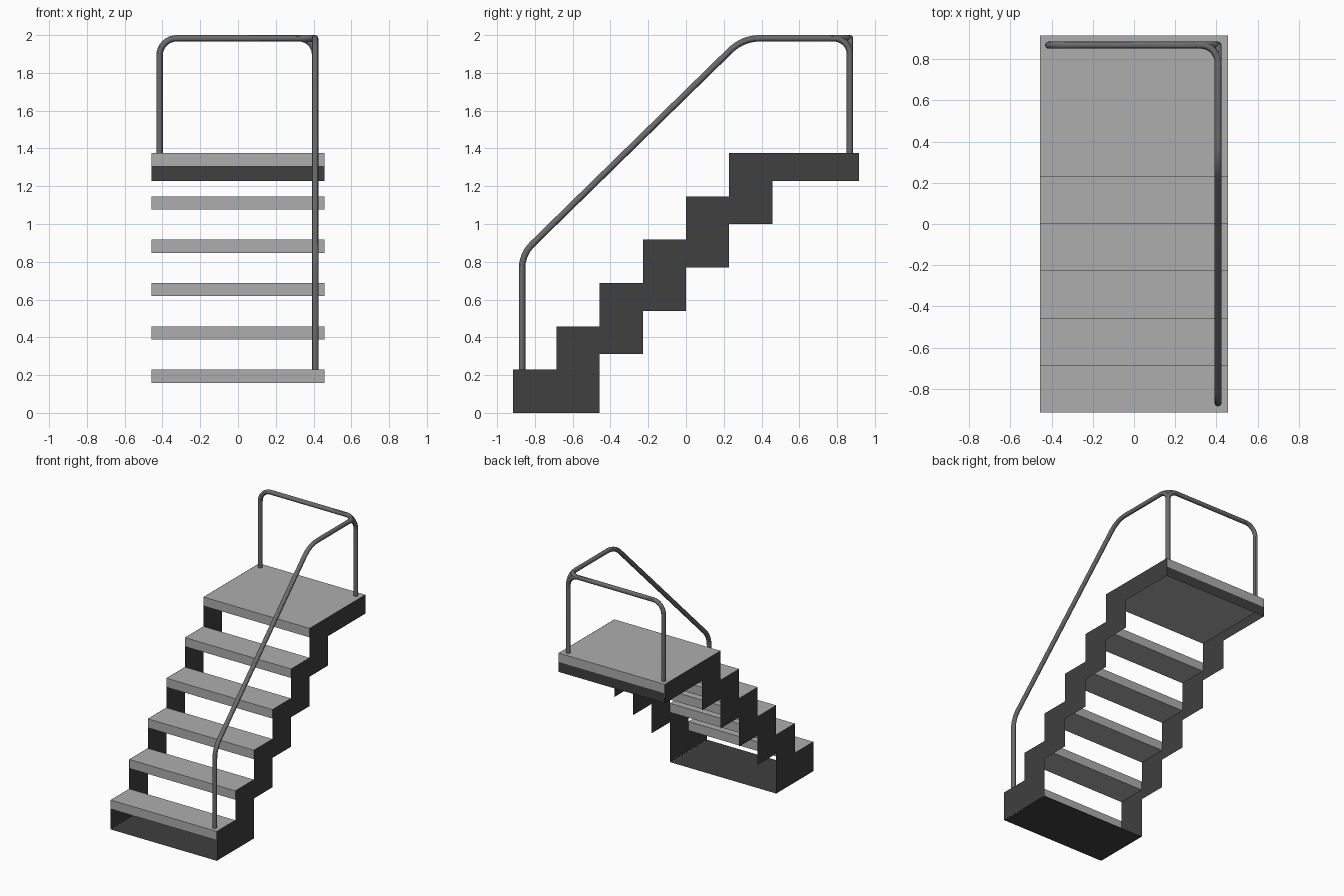
import bpy
from mathutils import Vector

if "Cube" in bpy.data.objects:
    bpy.data.objects.remove(bpy.data.objects["Cube"])

W, G, R, T = 0.457, 0.2287, 0.2292, 0.07   # half width, going, rise, tread thickness
Y0, Y1 = -0.915, 0.915
TOP = 6 * R
UNDER = TOP - 0.147


def material(name, v):
    m = bpy.data.materials.new(name)
    m.diffuse_color = (v, v, v, 1)
    m.use_nodes = True
    m.node_tree.nodes["Principled BSDF"].inputs["Base Color"].default_value = m.diffuse_color
    return m


LIGHT = material("tread_grey", 0.42)
DARK = material("frame_grey", 0.05)
STEEL = material("rail_grey", 0.15)


def mesh_object(name, verts, faces, mat):
    me = bpy.data.meshes.new(name)
    me.from_pydata([tuple(v) for v in verts], [], faces)
    me.materials.append(mat)
    ob = bpy.data.objects.new(name, me)
    bpy.context.collection.objects.link(ob)
    return ob


def box(name, lo, hi, mat):
    v = [(x, y, z) for x in (lo[0], hi[0]) for y in (lo[1], hi[1]) for z in (lo[2], hi[2])]
    f = [(0, 1, 3, 2), (4, 6, 7, 5), (0, 4, 5, 1), (2, 3, 7, 6), (0, 2, 6, 4), (1, 5, 7, 3)]
    return mesh_object(name, v, f, mat)


def tube(name, pts, bends, r=0.017, seg=8):
    """Round rail through pts, with each inner corner filleted by its tangent length."""
    pts = [Vector(p) for p in pts]
    path = [pts[0]]
    for i, t in enumerate(bends, 1):
        c = pts[i]
        a = c + (pts[i - 1] - c).normalized() * t
        b = c + (pts[i + 1] - c).normalized() * t
        # circular arc tangent to both legs, as a rational quadratic
        w = ((a + b) / 2 - a).length / t
        for k in range(seg + 1):
            s = k / seg
            q = [(1 - s) ** 2, 2 * s * (1 - s) * w, s * s]
            path.append((a * q[0] + c * q[1] + b * q[2]) / sum(q))
    path.append(pts[-1])
    cu = bpy.data.curves.new(name, 'CURVE')
    cu.dimensions = '3D'
    cu.bevel_depth, cu.bevel_resolution, cu.use_fill_caps = r, 4, True
    sp = cu.splines.new('POLY')
    sp.points.add(len(path) - 1)
    for p, co in zip(sp.points, path):
        p.co = (*co, 1)
    cu.materials.append(STEEL)
    ob = bpy.data.objects.new(name, cu)
    bpy.context.collection.objects.link(ob)
    bpy.ops.object.select_all(action='DESELECT')
    ob.select_set(True)
    bpy.context.view_layer.objects.active = ob
    bpy.ops.object.convert(target='MESH')
    bpy.ops.object.shade_smooth_by_angle()


# Treads and landing
for i in range(5):
    box(f"tread_{i + 1}", (-W, Y0 + i * G, (i + 1) * R - T),
        (W, Y0 + (i + 1) * G, (i + 1) * R), LIGHT)
box("landing", (-W, Y0 + 5 * G, TOP - T), (W, Y1, TOP), LIGHT)

# Zigzag sheet stringers: stepped top edge, then stepped lower edge back down
prof = [(Y0, 0)]
for i in range(6):
    prof += [(Y0 + i * G, (i + 1) * R), (Y0 + (i + 1) * G if i < 5 else Y1, (i + 1) * R)]
prof.append((Y1, UNDER))
for i in range(4, 0, -1):
    z = UNDER - (4 - i) * R
    prof += [(Y0 + (i + 2) * G, z), (Y0 + (i + 2) * G, z - R)]
prof += [(Y0 + 2 * G, UNDER - 4 * R), (Y0 + 2 * G, 0)]
n = len(prof)
for side, name in ((1, "right_stringer"), (-1, "left_stringer")):
    order = list(range(n))
    mesh_object(name, [(side * (W + 0.001), y, z) for y, z in prof],
                [order[::-1] if side > 0 else order], DARK)

# Base sheet and panel under the back of the landing
mesh_object("base_plate", [(-W, Y0, 0), (-W, Y0 + 2 * G, 0), (W, Y0 + 2 * G, 0), (W, Y0, 0)],
            [(0, 1, 2, 3)], DARK)
mesh_object("back_panel", [(W, Y1, UNDER), (-W, Y1, UNDER), (-W, Y1, TOP - T), (W, Y1, TOP - T)],
            [(0, 1, 2, 3)], DARK)

# Handrail: front post, slope, landing side, round the corner, down at back left
X, Y, Z = 0.408, 0.868, 1.983
tube("handrail", [(X, -Y, R), (X, -Y, 0.84), (X, 0.30, Z), (X, Y, Z), (-X - 0.007, Y, Z),
                  (-X - 0.007, Y, TOP)], [0.075, 0.09, 0.085, 0.09])

# Corner post, curving into both rails
tube("corner_post", [(X, Y, TOP), (X, Y, Z), (X, Y - 0.1, Z)], [0.085])
tube("corner_post_branch", [(X, Y, Z - 0.1), (X, Y, Z), (X - 0.1, Y, Z)], [0.085])
